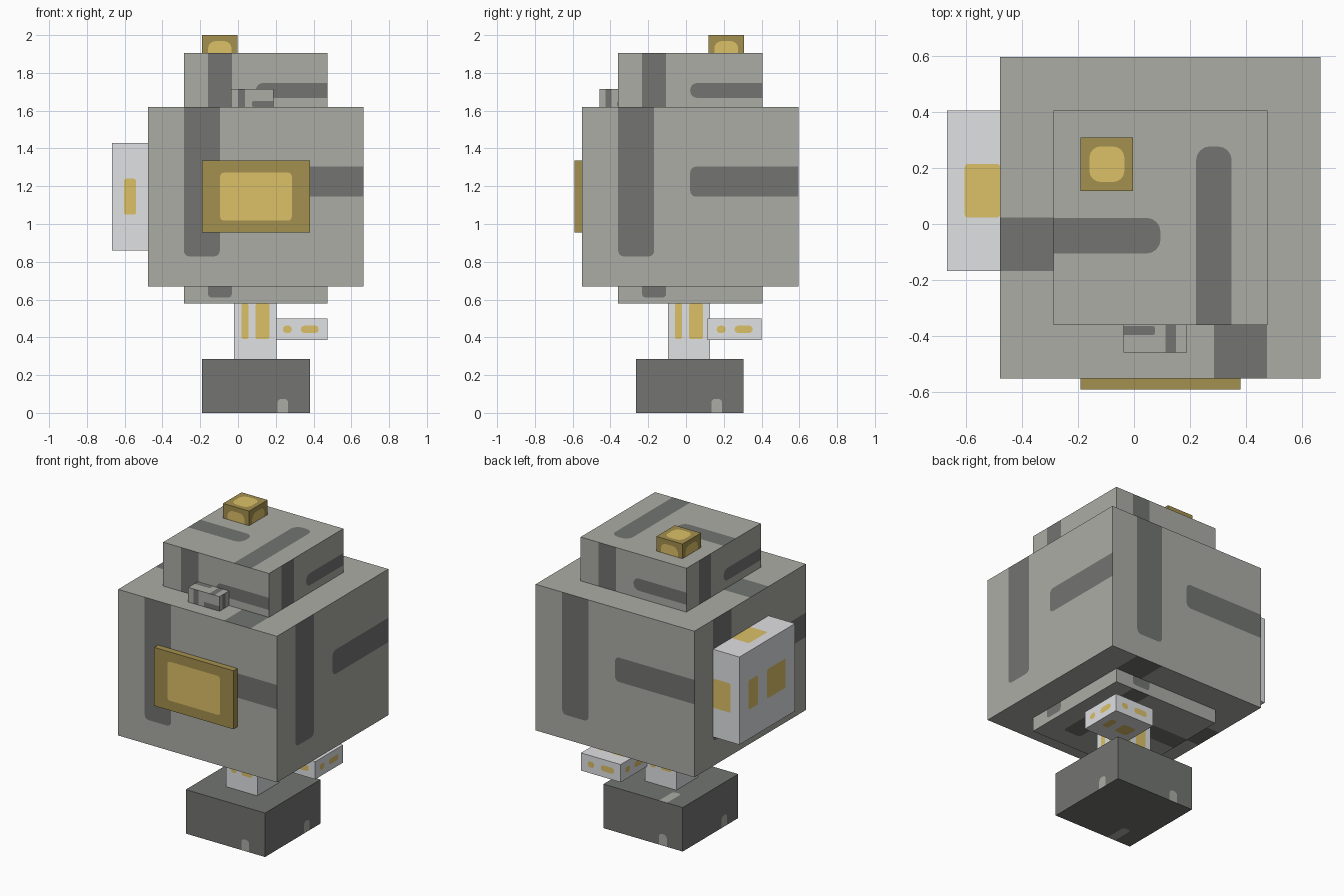
import bpy, bmesh, math
from mathutils import Vector
from mathutils.geometry import delaunay_2d_cdt

cube = bpy.data.objects.get("Cube")
if cube:
    bpy.data.objects.remove(cube, do_unlink=True)


def linear(c):
    c /= 255
    return c / 12.92 if c <= 0.04045 else ((c + 0.055) / 1.055) ** 2.4


def material(name, *rgb):
    color = [linear(c) for c in rgb] + [1]
    m = bpy.data.materials.new(name)
    m.use_nodes = True
    m.diffuse_color = color
    bsdf = m.node_tree.nodes["Principled BSDF"]
    bsdf.inputs["Base Color"].default_value = color
    bsdf.inputs["Roughness"].default_value = 0.8
    return m


stone = material("stone_grey", 172, 172, 166)
slate = material("slate_grey", 115, 117, 113)
pale = material("pale_grey", 224, 225, 228)
bronze = material("bronze", 164, 144, 78)
gold = material("gold", 220, 193, 104)

# Painted patches as fractions of a face: left, right, bottom, top
STRIPES = [(1/6, 1/3, 1/6, 1), (1/2, 1, 1/2, 2/3)]
DASHES = [(1/6, 1/3, 1/3, 2/3), (1/2, 5/6, 1/3, 2/3)]
PANEL = [(1/6, 5/6, 1/6, 5/6)]
NOTCH = [(0.7, 0.8, 0, 0.26)]

# Right and up direction of every box face, seen from outside
X, Y, Z = Vector((1, 0, 0)), Vector((0, 1, 0)), Vector((0, 0, 1))
SIDES = [(X, Z), (Y, Z), (-X, Z), (-Y, Z), (-X, -Y), (-X, Y)]


def patch_outline(patch, w, h, radius):
    """Rectangle whose corners are rounded unless they touch the face border."""
    u0, u1, v0, v1 = patch
    r = min(radius, (u1 - u0) * w * 0.48, (v1 - v0) * h * 0.48)
    points = []
    corners = [(u0, v0, 1, 1), (u1, v0, -1, 1), (u1, v1, -1, -1), (u0, v1, 1, -1)]
    for i, (u, v, sx, sy) in enumerate(corners):
        corner = Vector((u * w, v * h))
        if 0 < u < 1 and 0 < v < 1:
            center = corner + Vector((sx * r, sy * r))
            for k in range(5):
                a = math.pi * (1 + i / 2 + k / 8)
                points.append(center + r * Vector((math.cos(a), math.sin(a))))
        else:
            points.append(corner)
    return points


def painted_box(name, xs, ys, zs, base, paint, patches, radius):
    """Box with the same patches cut into each of its six faces."""
    lo, hi = map(Vector, zip(xs, ys, zs))
    center, size = (lo + hi) / 2, hi - lo
    bm = bmesh.new()
    for right, up in SIDES:
        normal = right.cross(up)
        w, h, d = (abs(size.dot(axis)) for axis in (right, up, normal))
        outlines = [[Vector(p) for p in ((0, 0), (w, 0), (w, h), (0, h))]]
        outlines += [patch_outline(p, w, h, radius) for p in patches]
        points, loops = [], []
        for outline in outlines:
            loops.append(list(range(len(points), len(points) + len(outline))))
            points += outline
        flat, _, tris, _, _, sources = delaunay_2d_cdt(points, [], loops, 0, 1e-5)
        verts = [bm.verts.new(center + normal * d / 2 + right * (p.x - w / 2)
                              + up * (p.y - h / 2)) for p in flat]
        for tri, loop_ids in zip(tris, sources):
            face = bm.faces.new([verts[i] for i in tri])
            face.material_index = int(any(s > 0 for s in loop_ids))
            face.normal_update()
            if face.normal.dot(normal) < 0:
                face.normal_flip()
    bmesh.ops.remove_doubles(bm, verts=bm.verts[:], dist=1e-5)
    mesh = bpy.data.meshes.new(name)
    bm.to_mesh(mesh)
    bm.free()
    mesh.materials.append(base)
    mesh.materials.append(paint)
    obj = bpy.data.objects.new(name, mesh)
    bpy.context.collection.objects.link(obj)


# Stone blocks: body, upper block, lower slab and small front vent
painted_box("body", (-.477, .665), (-.55, .595), (.67, 1.62), stone, slate, STRIPES, .03)
painted_box("upper_block", (-.286, .475), (-.36, .404), (1.43, 1.905), stone, slate, STRIPES, .05)
painted_box("lower_slab", (-.286, .475), (-.36, .404), (.58, .765), stone, slate, STRIPES, .02)
painted_box("front_vent", (-.038, .188), (-.458, -.27), (1.525, 1.715), stone, slate, STRIPES, .008)

# Pale blocks with gold dashes: side pack, post and arm
painted_box("side_pack", (-.667, -.286), (-.167, .404), (.86, 1.43), pale, gold, DASHES, .012)
painted_box("post", (-.02, .205), (-.095, .128), (.2, .77), pale, gold, DASHES, .012)
painted_box("arm", (.19, .475), (.115, .4), (.385, .5), pale, gold, DASHES, .018)

# Gold details: front plate and top cap
painted_box("front_plate", (-.19, .38), (-.59, -.21), (.955, 1.335), bronze, gold, PANEL, .02)
painted_box("top_cap", (-.19, -.003), (.118, .308), (1.81, 2.0), bronze, gold, PANEL, .04)

# Dark foot with small light notches
painted_box("foot", (-.19, .38), (-.265, .305), (0, .286), slate, stone, NOTCH, .022)
